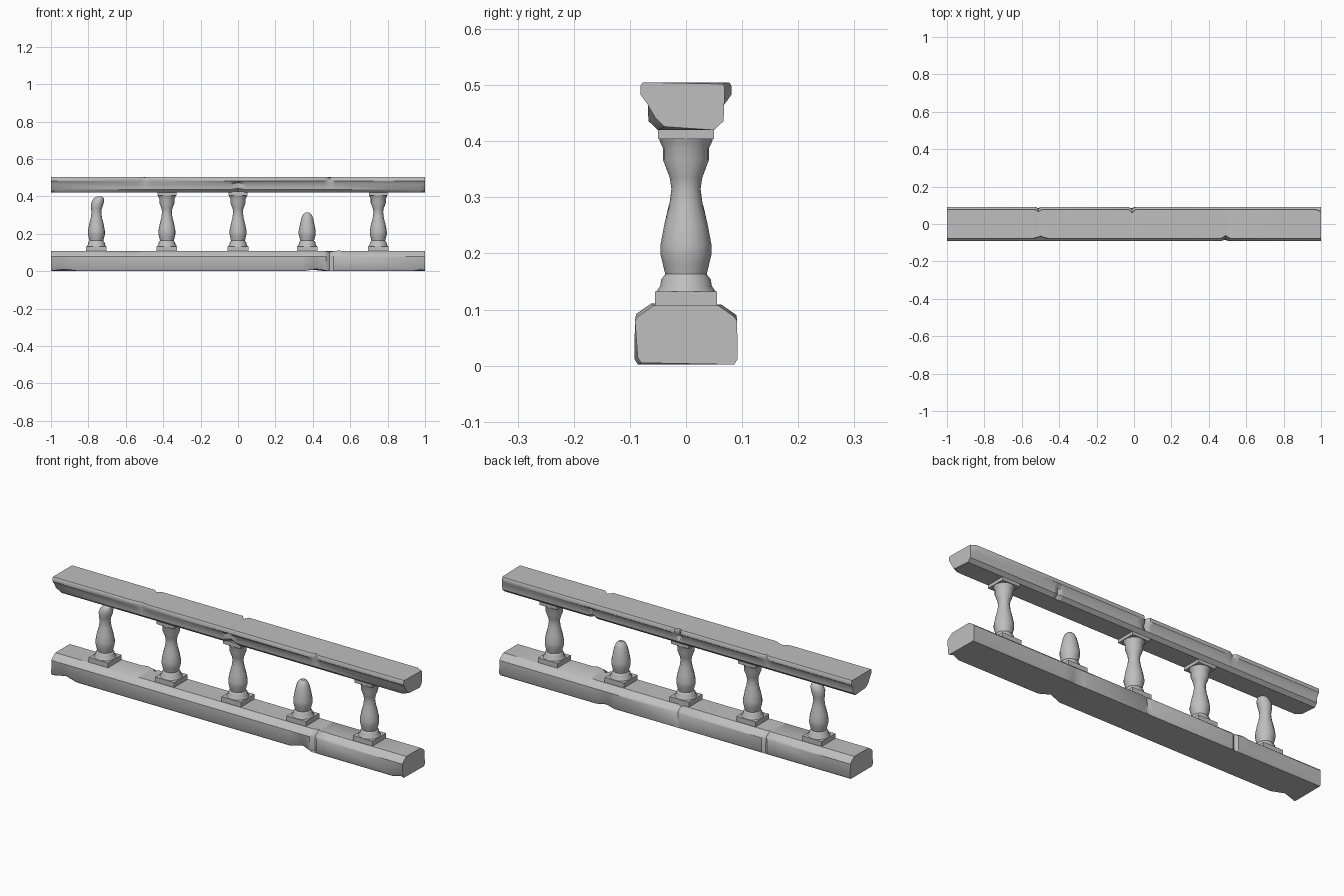
import bpy, bmesh, math

cube = bpy.data.objects.get("Cube")
if cube:
    bpy.data.objects.remove(cube, do_unlink=True)

stone = bpy.data.materials.new("grey stone")
stone.use_nodes = True
GREY = (0.52, 0.52, 0.52, 1)
stone.diffuse_color = GREY
stone.node_tree.nodes["Principled BSDF"].inputs["Base Color"].default_value = GREY


def finish(bm, name, angle):
    """Turn a bmesh into a stone object, smooth with sharp edges kept."""
    bmesh.ops.recalc_face_normals(bm, faces=bm.faces)
    mesh = bpy.data.meshes.new(name)
    bm.to_mesh(mesh)
    bm.free()
    mesh.materials.append(stone)
    obj = bpy.data.objects.new(name, mesh)
    bpy.context.collection.objects.link(obj)
    bpy.ops.object.select_all(action="DESELECT")
    obj.select_set(True)
    bpy.context.view_layer.objects.active = obj
    bpy.ops.object.shade_smooth_by_angle(angle=math.radians(angle))


def skin(bm, rings):
    """Bridge closed rings of points and cap both ends."""
    loops = [[bm.verts.new(p) for p in ring] for ring in rings]
    n = len(loops[0])
    for a, b in zip(loops, loops[1:]):
        for i in range(n):
            j = (i + 1) % n
            bm.faces.new((a[i], a[j], b[j], b[i]))
    bm.faces.new(loops[0])
    bm.faces.new(loops[-1])


def rail(name, half, chips):
    """Extrude a mirrored profile along x; each chip is
    (x, half width, side, profile indices, move inward, move up)."""
    stations = {-1.0, 1.0}
    for x, w, *rest in chips:
        stations.update(max(-1, min(1, s)) for s in (x - w, x, x + w))
    rings = []
    for s in sorted(stations):
        sides = {}
        for side in (-1, 1):
            pts = []
            for i, (y, z) in enumerate(half):
                for x, w, chip_side, idx, inward, up in chips:
                    if chip_side == side and i in idx:
                        k = max(0, 1 - abs(s - x) / w)
                        y, z = y - k * inward, z + k * up
                pts.append((s, side * y, z))
            sides[side] = pts
        rings.append(sides[1] + sides[-1][::-1])
    bm = bmesh.new()
    skin(bm, rings)
    finish(bm, name, 35)


FRONT, BACK = -1, 1
# Base beam: worn chamfer above, chipped corners and a crack
rail("base_beam",
     [(0.086, 0.002), (0.092, 0.012), (0.091, 0.08), (0.085, 0.088), (0.058, 0.107)],
     [(-0.93, 0.07, FRONT, (0, 1), 0.015, 0.008),
      (0.42, 0.06, FRONT, (0, 1), 0.016, 0.01),
      (0.49, 0.02, FRONT, (1, 2, 3, 4), 0.018, -0.004),
      (0.54, 0.03, FRONT, (3, 4), -0.004, 0.004),
      (0.98, 0.04, FRONT, (0, 1), 0.012, 0.006),
      (-0.51, 0.015, BACK, (1, 2, 3, 4), 0.012, -0.004),
      (-0.01, 0.02, BACK, (1, 2, 3, 4), 0.012, -0.002),
      (0.4, 0.05, BACK, (0, 1), 0.01, 0.006),
      (-0.56, 0.03, BACK, (3, 4), -0.005, 0.002)])

# Handrail: moulded underside with small nicks
rail("handrail",
     [(0.05, 0.42), (0.067, 0.436), (0.068, 0.465), (0.081, 0.483),
      (0.081, 0.499), (0.077, 0.505)],
     [(-0.5, 0.04, FRONT, (3, 4, 5), 0.012, -0.003),
      (0.0, 0.04, FRONT, (0, 1, 2), 0.01, 0.008),
      (0.49, 0.025, FRONT, (3, 4, 5), 0.016, -0.004),
      (1.0, 0.03, FRONT, (0, 1), 0.012, 0.006),
      (-1.0, 0.03, FRONT, (0, 1), 0.012, 0.006),
      (-0.51, 0.018, BACK, (3, 4, 5), 0.012, -0.003),
      (-0.01, 0.018, BACK, (2, 3, 4, 5), 0.018, -0.005),
      (0.49, 0.02, BACK, (0, 1, 2), 0.01, 0.005),
      (1.0, 0.03, BACK, (3, 4, 5), 0.012, -0.003)])


def square_block(bm, cx, r, z0, z1):
    corners = [(-r, -r), (r, -r), (r, r), (-r, r)]
    skin(bm, [[(cx + x, y, z) for x, y in corners] for z in (z0, z1)])


# Turned profile as (z, radius, sideways lean)
FOOT = [(0.13, 0.054, 0), (0.142, 0.046, 0), (0.154, 0.044, 0), (0.163, 0.037, 0),
        (0.18, 0.041, 0), (0.198, 0.0455, 0), (0.215, 0.0455, 0), (0.25, 0.039, 0)]
NECK = [(0.285, 0.030, 0), (0.315, 0.026, 0), (0.335, 0.029, 0)]
HEAD = [(0.367, 0.041, 0), (0.388, 0.041, 0), (0.398, 0.046, 0), (0.408, 0.049, 0)]
SNAPPED_NECK = [(0.36, 0.034, 0.004), (0.38, 0.031, 0.01),
                (0.394, 0.024, 0.014), (0.4, 0.012, 0.018)]
STUMP = [(0.285, 0.031, 0), (0.303, 0.023, 0), (0.314, 0.011, 0)]


def baluster(name, cx, profile, whole):
    bm = bmesh.new()
    square_block(bm, cx, 0.055, 0.1, 0.132)
    sides = 16
    turns = [2 * math.pi * i / sides for i in range(sides)]
    skin(bm, [[(cx + lean + r * math.cos(a), r * math.sin(a), z) for a in turns]
              for z, r, lean in profile])
    if whole:
        square_block(bm, cx, 0.05, 0.404, 0.425)
    finish(bm, name, 40)


for label, x in (("right", -0.38), ("middle", 0.0), ("left", 0.75)):
    baluster(label + "_baluster", x, FOOT + NECK + HEAD, True)
baluster("snapped_baluster", -0.757, FOOT + NECK + SNAPPED_NECK, False)
baluster("stump_baluster", 0.37, FOOT + STUMP, False)
